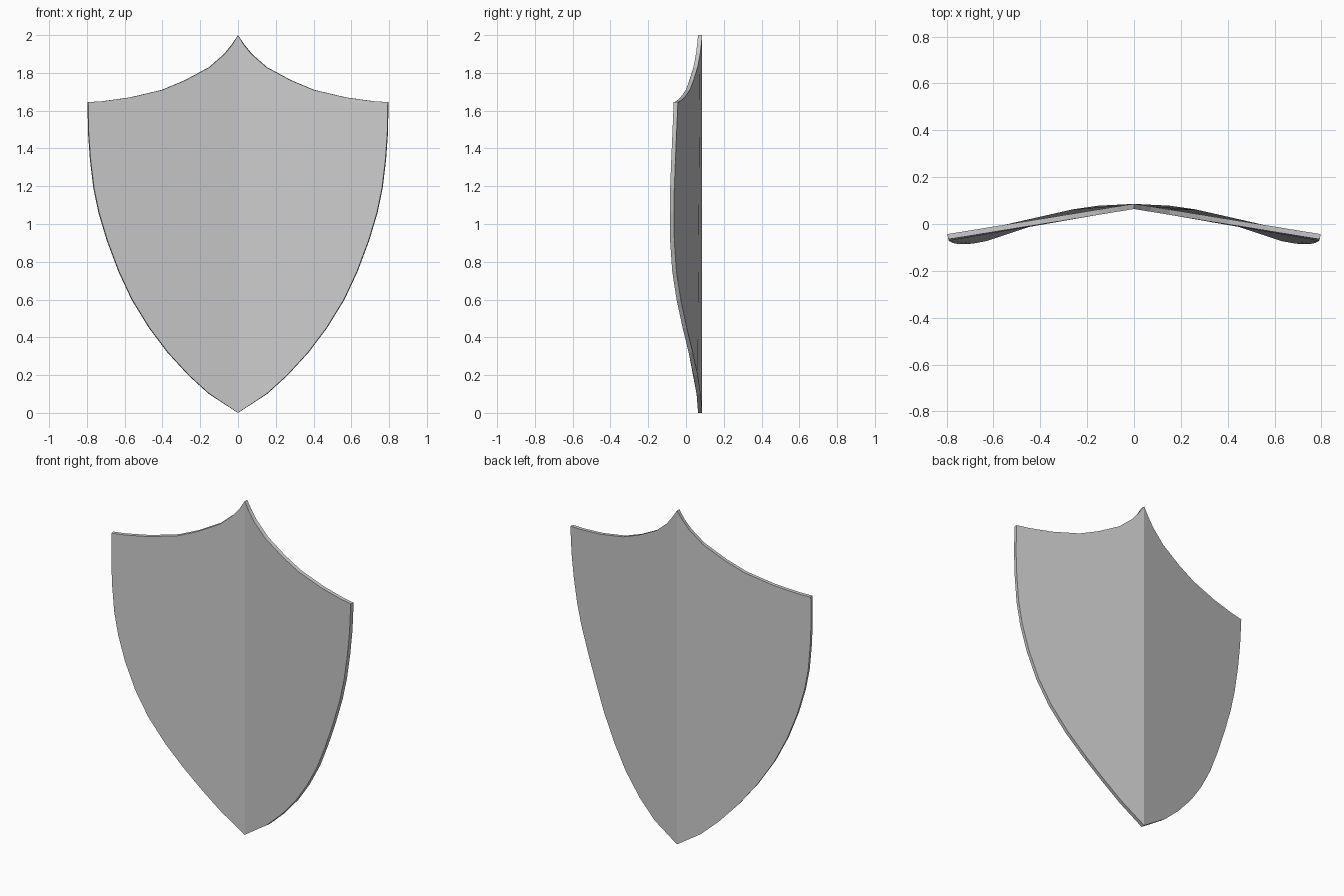
import bpy, bmesh

if "Cube" in bpy.data.objects:
    bpy.data.objects.remove(bpy.data.objects["Cube"])

# Right half outline of the front face (x, y, z): curved side, bottom tip to shoulder
side = [(0, 0.064, 0), (0.15, 0.056, 0.1), (0.26, 0.04, 0.2), (0.37, 0.014, 0.32),
        (0.468, -0.018, 0.45), (0.56, -0.05, 0.6), (0.63, -0.073, 0.75),
        (0.69, -0.084, 0.91), (0.735, -0.086, 1.06), (0.762, -0.084, 1.19),
        (0.78, -0.078, 1.34), (0.79, -0.072, 1.48), (0.793, -0.065, 1.645)]
# Swept top edge, shoulder to peak (x, z); it lies in the plane of the fold
top = [(0.715, 1.65), (0.57, 1.67), (0.4, 1.71), (0.28, 1.76), (0.15, 1.83),
       (0.07, 1.90), (0.03, 1.95), (0, 2.0)]
front_pts = side + [(x, 0.064 - 0.163 * x, z) for x, z in top]

# Folded plate: one flat-shaded panel front and back, joined by a thin rim
bm = bmesh.new()
front = [bm.verts.new(p) for p in front_pts]
back = [bm.verts.new((x + (0.004 if x > 0 else 0), y + 0.022, z)) for x, y, z in front_pts]
bm.faces.new(front)
bm.faces.new(back[::-1])
for i in range(len(front) - 1):
    bm.faces.new((front[i + 1], front[i], back[i], back[i + 1]))

mesh = bpy.data.meshes.new("shield")
bm.to_mesh(mesh)
bm.free()
shield = bpy.data.objects.new("shield", mesh)
bpy.context.collection.objects.link(shield)

# Mirror across the central ridge
mirror = shield.modifiers.new("Mirror", 'MIRROR')
mirror.use_clip = True
